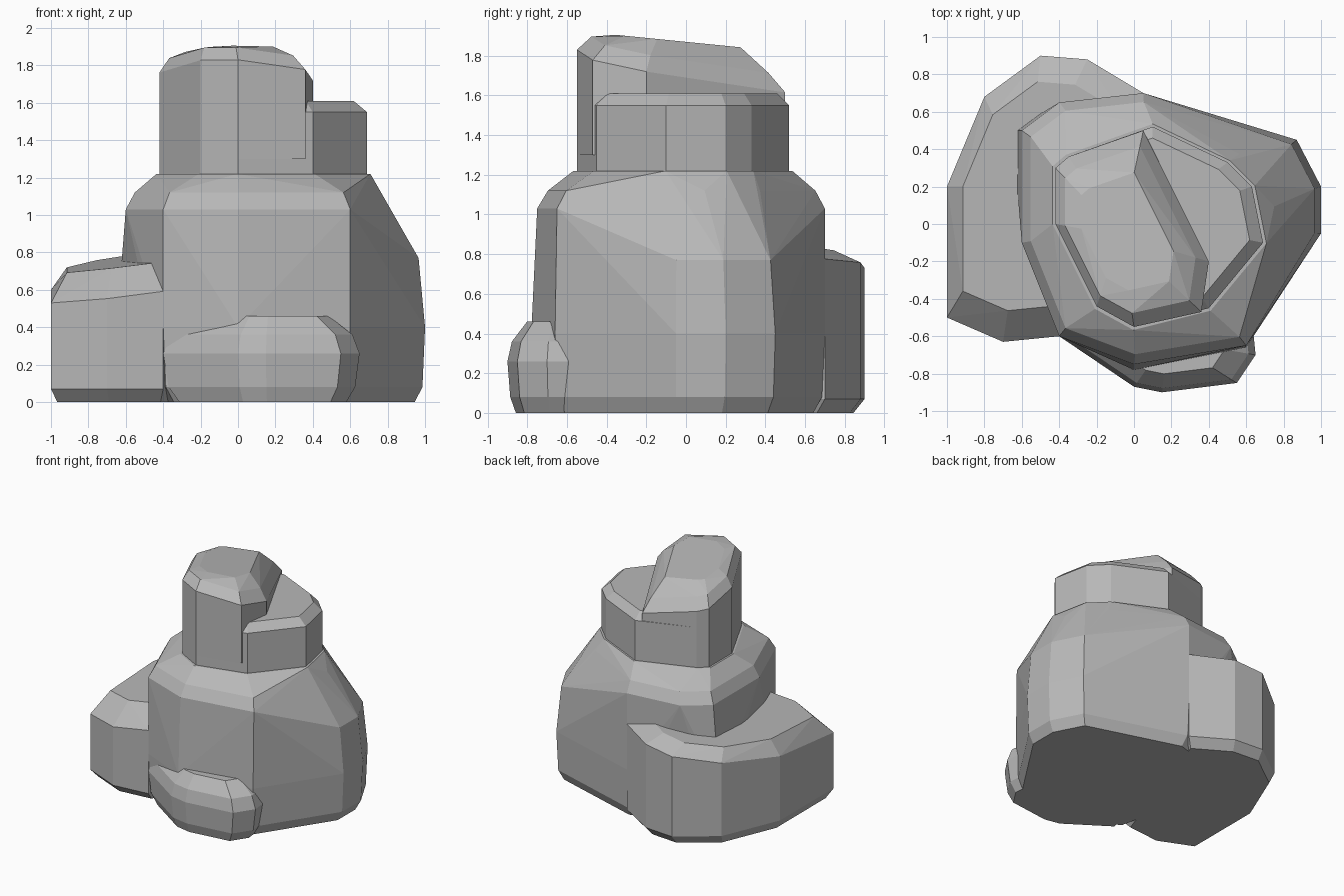
import bpy
import bmesh
from mathutils import Vector

if "Cube" in bpy.data.objects:
    bpy.data.objects.remove(bpy.data.objects["Cube"], do_unlink=True)

stone = bpy.data.materials.new("stone_grey")
stone.use_nodes = True
grey = .48
stone.diffuse_color = (grey, grey, grey, 1)
stone.node_tree.nodes["Principled BSDF"].inputs["Base Color"].default_value = stone.diffuse_color


def level(outline, height, scale=1, tilt=(0, 0)):
    """Scale an outline about its middle and lay it on a level or tilted plane."""
    corners = [Vector(corner) for corner in outline]
    middle = sum(corners, Vector((0, 0))) / len(corners)
    slope = Vector(tilt)
    placed = [middle + (corner - middle) * scale for corner in corners]
    return [(spot.x, spot.y, height + spot.dot(slope)) for spot in placed]


def boulder(name, *levels):
    """Wrap a faceted, flat shaded stone around its stacked outlines."""
    bm = bmesh.new()
    for points in levels:
        for point in points:
            bm.verts.new(point)
    bmesh.ops.convex_hull(bm, input=bm.verts[:])
    loose = [vert for vert in bm.verts if not vert.link_faces]
    bmesh.ops.delete(bm, geom=loose, context='VERTS')
    bmesh.ops.recalc_face_normals(bm, faces=bm.faces[:])
    mesh = bpy.data.meshes.new(name)
    bm.to_mesh(mesh)
    bm.free()
    mesh.materials.append(stone)
    stone_object = bpy.data.objects.new(name, mesh)
    bpy.context.collection.objects.link(stone_object)


# Outlines seen from above
base_outline = [(-.4, -.6), (0, -.78), (.6, -.66), (1, -.05), (1, .2), (.87, .45), (.05, .7), (-.65, .5)]
shoulder_outline = [(-.4, -.6), (0, -.75), (.6, -.65), (.8, -.1), (.8, .1), (.6, .4),
                    (.05, .7), (-.4, .65), (-.6, .5), (-.6, -.1)]
block_outline = [(-.42, .3), (-.42, 0), (-.2, -.44), (0, -.55), (.4, -.45), (.69, -.1),
                 (.63, .2), (.5, .33), (.1, .52), (-.35, .36)]
peak_outline = [(-.42, .3), (-.42, 0), (-.2, -.44), (0, -.55), (.36, -.47), (.4, -.2),
                (.05, .5), (-.35, .36)]
ledge_outline = [(-1, -.5), (-.7, -.63), (-.4, -.6), (.05, .7), (-.25, .88), (-.5, .9),
                 (-.8, .68), (-1, .2)]
foot_outline = [(-.4, -.6), (0, -.87), (.15, -.9), (.55, -.85), (.65, -.7), (.6, -.2), (-.3, -.2)]

# Broad central stone with a sloping shoulder
boulder(
    "main_boulder",
    level(base_outline, 0, scale=.92),
    level(base_outline, .08, scale=.98),
    level(base_outline, .4),
    level(base_outline, .77, scale=.95),
    level(shoulder_outline, 1.03),
    level(shoulder_outline, 1.12, scale=.93),
    level(block_outline, 1.22, scale=1.03),
)

# Low shelf wrapping the left and rear
boulder(
    "side_ledge",
    level(ledge_outline, 0, scale=.92),
    level(ledge_outline, .07),
    level(ledge_outline, .7, tilt=(.12, .1)),
    level(ledge_outline, .82, scale=.8, tilt=(.12, .05)),
)

# Swollen foot at the front
boulder(
    "front_foot",
    level(foot_outline, 0, scale=.85),
    level(foot_outline, .08, scale=.95),
    level(foot_outline, .26),
    level(foot_outline, .36, scale=.92),
    level(foot_outline, .46, scale=.65),
)

# Upright block whose right side forms the lower step
boulder(
    "upper_block",
    level(block_outline, 1.1),
    level(block_outline, 1.55),
    level(block_outline, 1.61, scale=.88),
)

# High peak falling away towards the rear
boulder(
    "peak",
    level(peak_outline, 1.3),
    level(peak_outline, 1.72, tilt=(-.1, -.2)),
    level(peak_outline, 1.8, scale=.85, tilt=(-.1, -.2)),
    level(peak_outline, 1.87, scale=.6, tilt=(0, -.1)),
)
